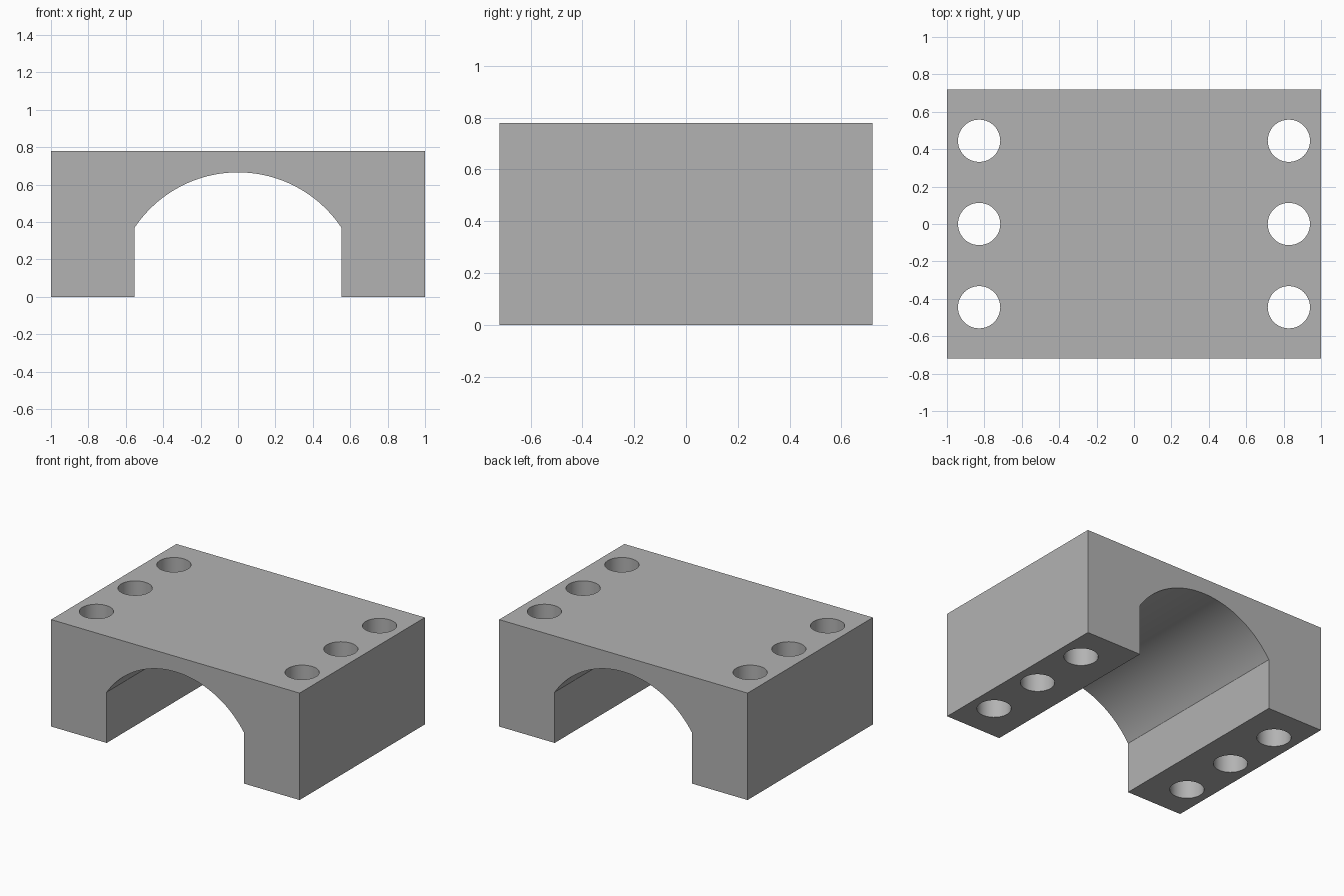
import bpy
import bmesh
import math
from mathutils import Matrix

cube = bpy.data.objects.get("Cube")
if cube:
    bpy.data.objects.remove(cube, do_unlink=True)

HALF_X, HALF_Y, HEIGHT = 1.0, 0.72, 0.778
SLOT_X, ARCH_R = 0.553, 0.665
HOLE_X, HOLE_PITCH, HOLE_R = 0.828, 0.445, 0.113

grey = bpy.data.materials.new("plain grey")
grey.use_nodes = True
colour = (0.45, 0.45, 0.45, 1)
grey.diffuse_color = colour
grey.node_tree.nodes["Principled BSDF"].inputs["Base Color"].default_value = colour


def make_object(name, bm):
    bmesh.ops.recalc_face_normals(bm, faces=bm.faces)
    mesh = bpy.data.meshes.new(name)
    bm.to_mesh(mesh)
    bm.free()
    mesh.materials.append(grey)
    obj = bpy.data.objects.new(name, mesh)
    bpy.context.collection.objects.link(obj)
    return obj


# Block profile: two feet joined by an arch centred on the ground
start = math.acos(SLOT_X / ARCH_R)
steps = 48
arch = []
for i in range(steps + 1):
    a = start + (math.pi - 2 * start) * i / steps
    arch.append((ARCH_R * math.cos(a), ARCH_R * math.sin(a)))
profile = [(-HALF_X, 0), (-HALF_X, HEIGHT), (HALF_X, HEIGHT), (HALF_X, 0),
           (SLOT_X, 0)] + arch + [(-SLOT_X, 0)]

bm = bmesh.new()
face = bm.faces.new([bm.verts.new((x, -HALF_Y, z)) for x, z in profile])
result = bmesh.ops.extrude_face_region(bm, geom=[face])
back = [v for v in result["geom"] if isinstance(v, bmesh.types.BMVert)]
bmesh.ops.translate(bm, verts=back, vec=(0, 2 * HALF_Y, 0))
block = make_object("arched_block", bm)

# Bolt holes: three through each foot
bm = bmesh.new()
for side in (-1, 1):
    for row in (-1, 0, 1):
        place = Matrix.Translation((side * HOLE_X, row * HOLE_PITCH, HEIGHT / 2))
        bmesh.ops.create_cone(bm, cap_ends=True, segments=48, radius1=HOLE_R,
                              radius2=HOLE_R, depth=HEIGHT + 0.2, matrix=place)
cutter = make_object("bolt_hole_cutter", bm)
cutter.hide_render = True

cut = block.modifiers.new("bolt_holes", "BOOLEAN")
cut.operation = "DIFFERENCE"
cut.solver = "EXACT"
cut.object = cutter

bpy.ops.object.select_all(action="DESELECT")
block.select_set(True)
bpy.context.view_layer.objects.active = block
bpy.ops.object.modifier_apply(modifier=cut.name)
bpy.data.objects.remove(cutter, do_unlink=True)

# Smooth arch and holes, crisp edges elsewhere
bpy.ops.object.shade_smooth_by_angle(angle=math.radians(20))
